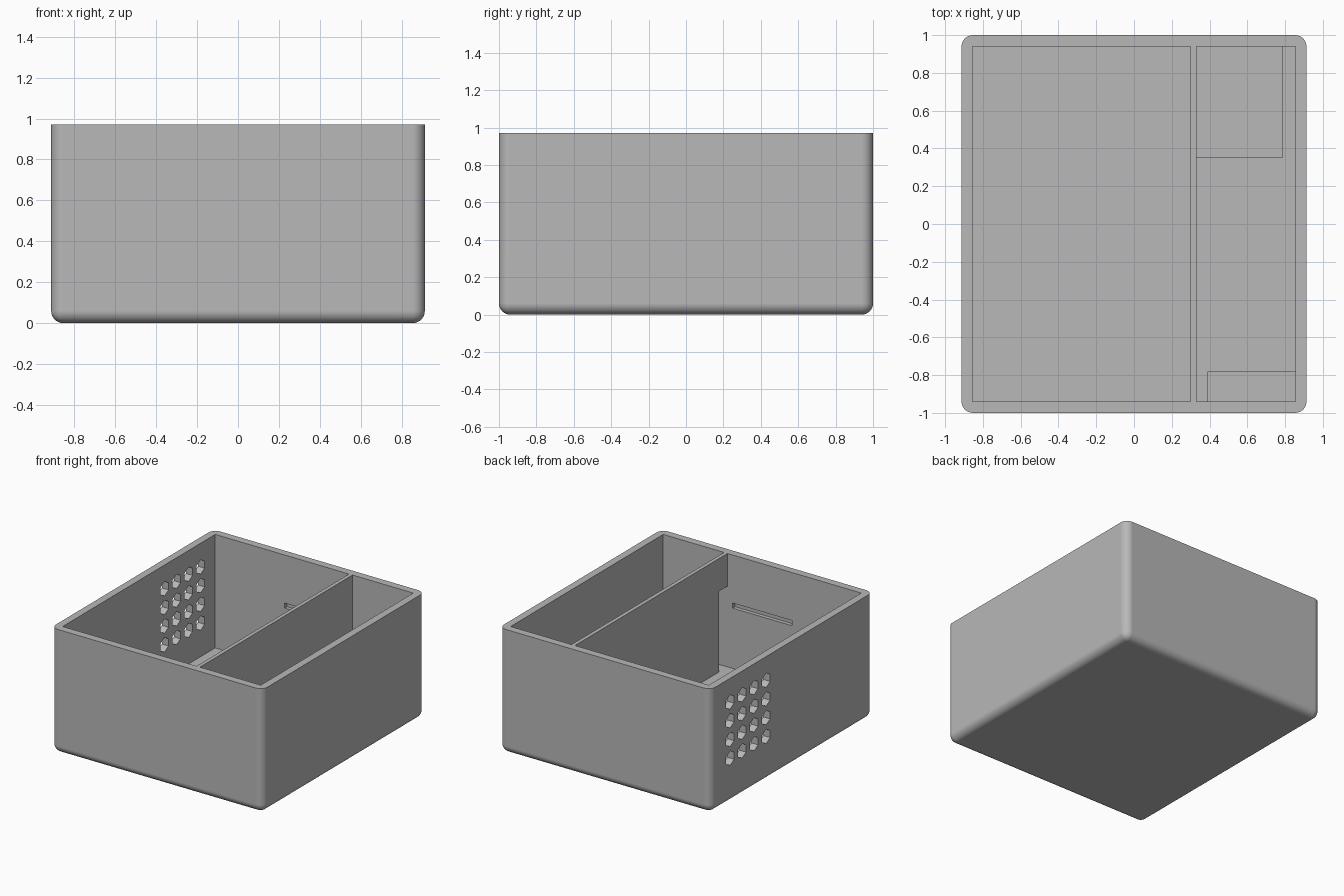
import bpy
import bmesh
import math
from mathutils import Matrix, Vector

if "Cube" in bpy.data.objects:
    bpy.data.objects.remove(bpy.data.objects["Cube"])

# Main dimensions
HALF_X, HALF_Y, HEIGHT = 0.913, 1.0, 0.97
IN_X, IN_Y, FLOOR = 0.855, 0.94, 0.085
WALL_L, WALL_R = 0.30, 0.33

grey = bpy.data.materials.new("light_grey")
grey.use_nodes = True
colour = (0.48, 0.48, 0.48, 1)
grey.diffuse_color = colour
grey.node_tree.nodes["Principled BSDF"].inputs["Base Color"].default_value = colour


def add_box(bm, lo, hi):
    lo, hi = Vector(lo), Vector(hi)
    matrix = Matrix.Translation((lo + hi) / 2) @ Matrix.Diagonal((*(hi - lo), 1))
    bmesh.ops.create_cube(bm, size=1, matrix=matrix)


def make_object(name, bm):
    mesh = bpy.data.meshes.new(name)
    bm.to_mesh(mesh)
    bm.free()
    mesh.materials.append(grey)
    obj = bpy.data.objects.new(name, mesh)
    bpy.context.collection.objects.link(obj)
    return obj


def box_object(name, lo, hi):
    bm = bmesh.new()
    add_box(bm, lo, hi)
    return make_object(name, bm)


def select_only(obj):
    bpy.ops.object.select_all(action='DESELECT')
    obj.select_set(True)
    bpy.context.view_layer.objects.active = obj


def cut(target, cutter):
    cutter.hide_render = True
    mod = target.modifiers.new("cut", 'BOOLEAN')
    mod.operation = 'DIFFERENCE'
    mod.solver = 'EXACT'
    mod.object = cutter
    select_only(target)
    bpy.ops.object.modifier_apply(modifier=mod.name)
    bpy.data.objects.remove(cutter)


# Shell: block with rounded uprights and underside, sharp rim
bm = bmesh.new()
add_box(bm, (-HALF_X, -HALF_Y, 0), (HALF_X, HALF_Y, HEIGHT))
rounded = [e for e in bm.edges if min(v.co.z for v in e.verts) < 0.01]
bmesh.ops.bevel(bm, geom=rounded, offset=0.06, offset_type='OFFSET',
                segments=8, profile=0.5, affect='EDGES')
shell = make_object("box_shell", bm)

# Two compartments, leaving the thin partition between them
cut(shell, box_object("main_cavity", (-IN_X, -IN_Y, FLOOR), (WALL_L, IN_Y, 1.2)))
cut(shell, box_object("side_cavity", (WALL_R, -IN_Y, FLOOR), (IN_X, IN_Y, 1.2)))

# Passage at the front end of the partition
cut(shell, box_object("passage", (WALL_L - 0.02, -IN_Y, FLOOR),
                      (WALL_R + 0.02, -0.835, 0.715)))

# Matching grooves inside the front and back walls
for side in (-1, 1):
    ys = sorted((side * 0.9, side * 0.97))
    cut(shell, box_object("groove", (-0.255, ys[0], 0.555), (0.255, ys[1], 0.595)))

# Grid of six-sided vent holes through the side wall
bm = bmesh.new()
for row in range(4):
    for col in range(4):
        place = Matrix.Translation((-0.88, 0.76 - 0.148 * col, 0.785 - 0.146 * row))
        bmesh.ops.create_cone(bm, cap_ends=True, segments=6, radius1=0.056,
                              radius2=0.056, depth=0.2,
                              matrix=place @ Matrix.Rotation(math.pi / 2, 4, 'Y'))
# Turn each hole so that a corner points up
top = max(v.co.z for v in bm.verts)
if top < 0.785 + 0.05:
    for row in range(4):
        for col in range(4):
            centre = Vector((-0.88, 0.76 - 0.148 * col, 0.785 - 0.146 * row))
            near = [v for v in bm.verts if (v.co - centre).yz.length < 0.07]
            bmesh.ops.rotate(bm, verts=near, cent=centre,
                             matrix=Matrix.Rotation(math.pi / 6, 3, 'X'))
cut(shell, make_object("vent_cutter", bm))

# Smooth rounded edges with crisp inner corners
select_only(shell)
bpy.ops.object.shade_smooth_by_angle(angle=math.radians(30))
weighted = shell.modifiers.new("weighted_normals", 'WEIGHTED_NORMAL')
weighted.keep_sharp = True

# Raised blocks on the floor of the side compartment
box_object("back_floor_block", (WALL_R, 0.35, FLOOR), (0.785, IN_Y, 0.25))
box_object("front_floor_block", (0.39, -IN_Y, FLOOR), (IN_X, -0.78, 0.25))
